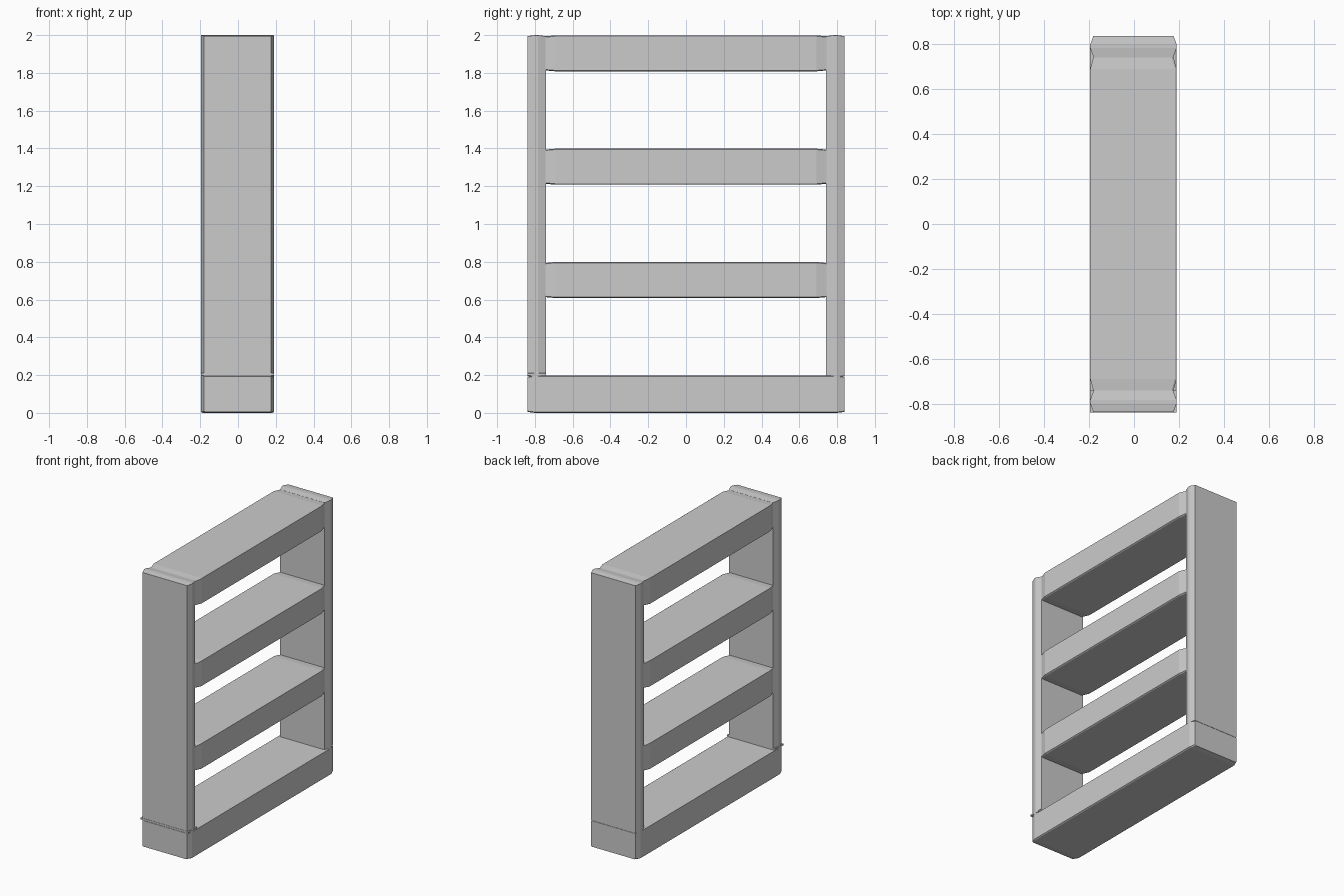
import bpy, bmesh

if "Cube" in bpy.data.objects:
    bpy.data.objects.remove(bpy.data.objects["Cube"])

X0, X1 = -0.195, 0.19          # back and front faces of the boards


def section(y, inset, z0, z1, c):
    """Chamfered cross-section in the xz plane, shrunk sideways by inset."""
    a, b = X0 + inset, X1 - inset
    lo, hi = z0 + inset * 0.35, z1 - inset * 0.35
    return [(a + c, y, lo), (b - c, y, lo), (b, y, lo + c * 0.6),
            (b, y, hi - c * 0.6), (b - c, y, hi), (a, y, hi), (a, y, lo + c * 0.6)]


def board(name, stations, z0, z1, c=0.008):
    """Loft a board along y through (y, inset) stations."""
    bm = bmesh.new()
    rings = [[bm.verts.new(p) for p in section(y, i, z0, z1, c)] for y, i in stations]
    n = len(rings[0])
    for r, s in zip(rings, rings[1:]):
        for k in range(n):
            bm.faces.new((r[k], r[(k + 1) % n], s[(k + 1) % n], s[k]))
    bm.faces.new(rings[0])
    bm.faces.new(rings[-1])
    bmesh.ops.recalc_face_normals(bm, faces=bm.faces)
    mesh = bpy.data.meshes.new(name)
    bm.to_mesh(mesh)
    bm.free()
    ob = bpy.data.objects.new(name, mesh)
    bpy.context.collection.objects.link(ob)
    return ob


# Upright side panels with chamfered inner and outer edges
panel = [(0.742, 0.015), (0.784, 0.0), (0.80, 0.0), (0.838, 0.014)]
for side, name in ((1, "right_panel"), (-1, "left_panel")):
    board(name, [(side * y, i) for y, i in panel], 0.19, 2.0, 0.003)

# Three shelves narrowing where they meet the panels
for k in (1, 2, 3):
    board(f"shelf_{k}", [(-0.746, 0.015), (-0.69, 0), (0.69, 0), (0.746, 0.015)],
          0.6 * k + 0.008, 0.6 * k + 0.199)

# Full-width base board
board("base_board", [(-0.838, 0.014), (-0.80, 0), (0.80, 0), (0.838, 0.014)], 0.0, 0.198)

# Thin lip at the joint between the left panel and the base
board("joint_lip", [(-0.84, 0.0), (-0.742, 0.0)], 0.198, 0.21, 0.002)
